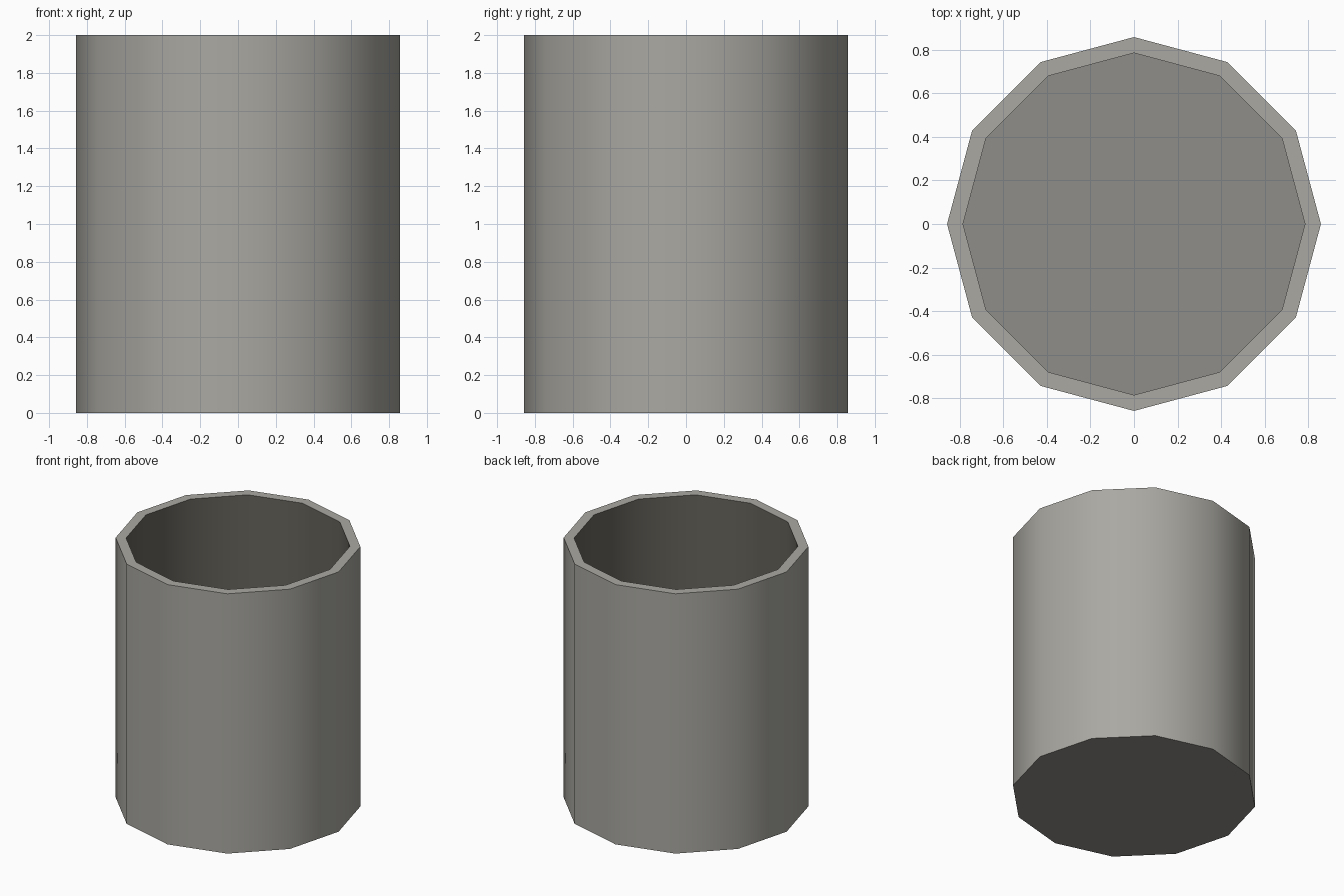
import bpy, bmesh, math

if "Cube" in bpy.data.objects:
    bpy.data.objects.remove(bpy.data.objects["Cube"])

SIDES = 12
OUTER, INNER = 0.857, 0.784
HEIGHT, FLOOR = 2.0, 0.08

bm = bmesh.new()


def ring(radius, z):
    return [bm.verts.new((radius * math.cos(2 * math.pi * i / SIDES),
                          radius * math.sin(2 * math.pi * i / SIDES), z))
            for i in range(SIDES)]


# Profile: outer base, outer rim, inner rim, inner floor
rings = [ring(OUTER, 0), ring(OUTER, HEIGHT), ring(INNER, HEIGHT), ring(INNER, FLOOR)]
for a, b, slot in zip(rings, rings[1:], (0, 0, 1)):
    for i in range(SIDES):
        j = (i + 1) % SIDES
        bm.faces.new((a[i], a[j], b[j], b[i])).material_index = slot

# Underside and inner floor
bm.faces.new(rings[0][::-1]).material_index = 2
bm.faces.new(rings[-1]).material_index = 2
bmesh.ops.recalc_face_normals(bm, faces=bm.faces)

mesh = bpy.data.meshes.new("cup")
bm.to_mesh(mesh)
bm.free()
cup = bpy.data.objects.new("cup", mesh)
bpy.context.collection.objects.link(cup)

# Shell, lining and base colours
for name, colour in (("shell", (0.40, 0.393, 0.36)),
                     ("lining", (0.137, 0.129, 0.108)),
                     ("base", (0.275, 0.27, 0.255))):
    mat = bpy.data.materials.new(name)
    mat.diffuse_color = (*colour, 1)
    mat.use_nodes = True
    mat.node_tree.nodes["Principled BSDF"].inputs["Base Color"].default_value = mat.diffuse_color
    mesh.materials.append(mat)

# Smooth walls, sharp rim and base
bpy.context.view_layer.objects.active = cup
cup.select_set(True)
bpy.ops.object.shade_smooth_by_angle(angle=math.radians(40))
